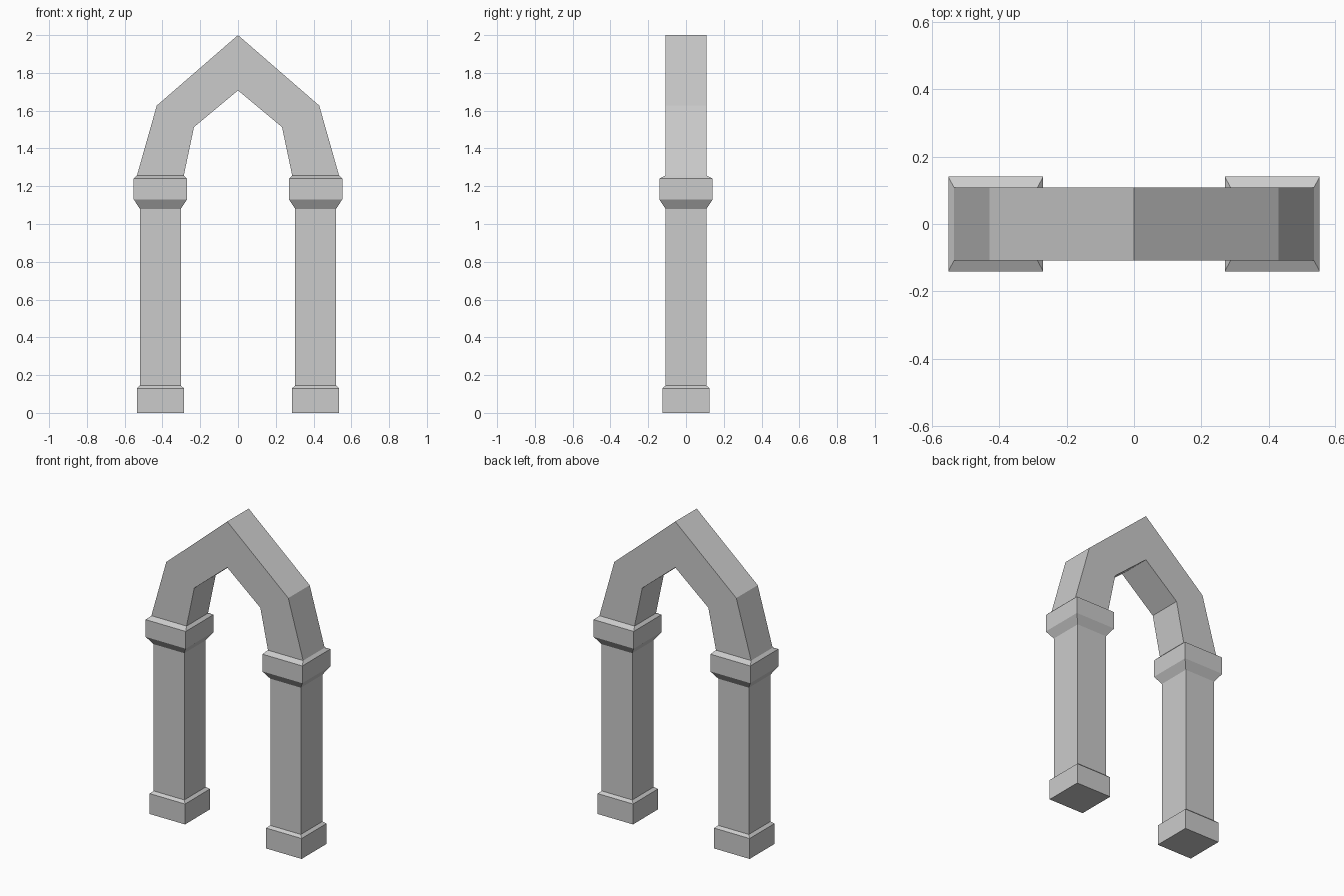
import bpy

if "Cube" in bpy.data.objects:
    bpy.data.objects.remove(bpy.data.objects["Cube"])

PILLAR_X = 0.411
HALF_DEPTH = 0.108


def make_object(name, verts, faces):
    mesh = bpy.data.meshes.new(name)
    mesh.from_pydata(verts, [], faces)
    mesh.update()
    obj = bpy.data.objects.new(name, mesh)
    bpy.context.collection.objects.link(obj)
    return obj


def loft(name, cx, rings):
    """Stack rectangular rings (z, half width, half depth), closed at the bottom."""
    verts, faces = [], [(3, 2, 1, 0)]
    for z, hx, hy in rings:
        verts += [(cx + sx * hx, sy * hy, z)
                  for sx, sy in ((-1, -1), (1, -1), (1, 1), (-1, 1))]
    for r in range(len(rings) - 1):
        a, b = r * 4, r * 4 + 4
        for i in range(4):
            j = (i + 1) % 4
            faces.append((a + i, a + j, b + j, b + i))
    return make_object(name, verts, faces)


# Pillars: chamfered base, square shaft, flared capital whose top meets the arch
pillar_rings = [
    (0.0, 0.125, 0.125), (0.13, 0.125, 0.125), (0.145, 0.108, 0.108),
    (1.08, 0.108, 0.108), (1.13, 0.141, 0.141), (1.24, 0.141, 0.141),
    (1.257, 0.124, HALF_DEPTH),
]
for side, sign in (("left", -1), ("right", 1)):
    loft(side + "_pillar", sign * PILLAR_X, pillar_rings)

# Pointed arch: outer and inner (x, z) outlines, mirrored to the right half
outer = [(-0.535, 1.257), (-0.43, 1.627), (0.0, 2.0)]
inner = [(-0.287, 1.257), (-0.233, 1.513), (0.0, 1.707)]
outer += [(-x, z) for x, z in reversed(outer[:-1])]
inner += [(-x, z) for x, z in reversed(inner[:-1])]

# Four corners per station: front outer, front inner, back inner, back outer
verts, faces = [], []
for (ox, oz), (ix, iz) in zip(outer, inner):
    verts += [(ox, -HALF_DEPTH, oz), (ix, -HALF_DEPTH, iz),
              (ix, HALF_DEPTH, iz), (ox, HALF_DEPTH, oz)]
for s in range(len(outer) - 1):
    a, b = s * 4, s * 4 + 4
    for i in range(4):
        j = (i + 1) % 4
        faces.append((a + i, a + j, b + j, b + i))
make_object("pointed_arch", verts, faces)
